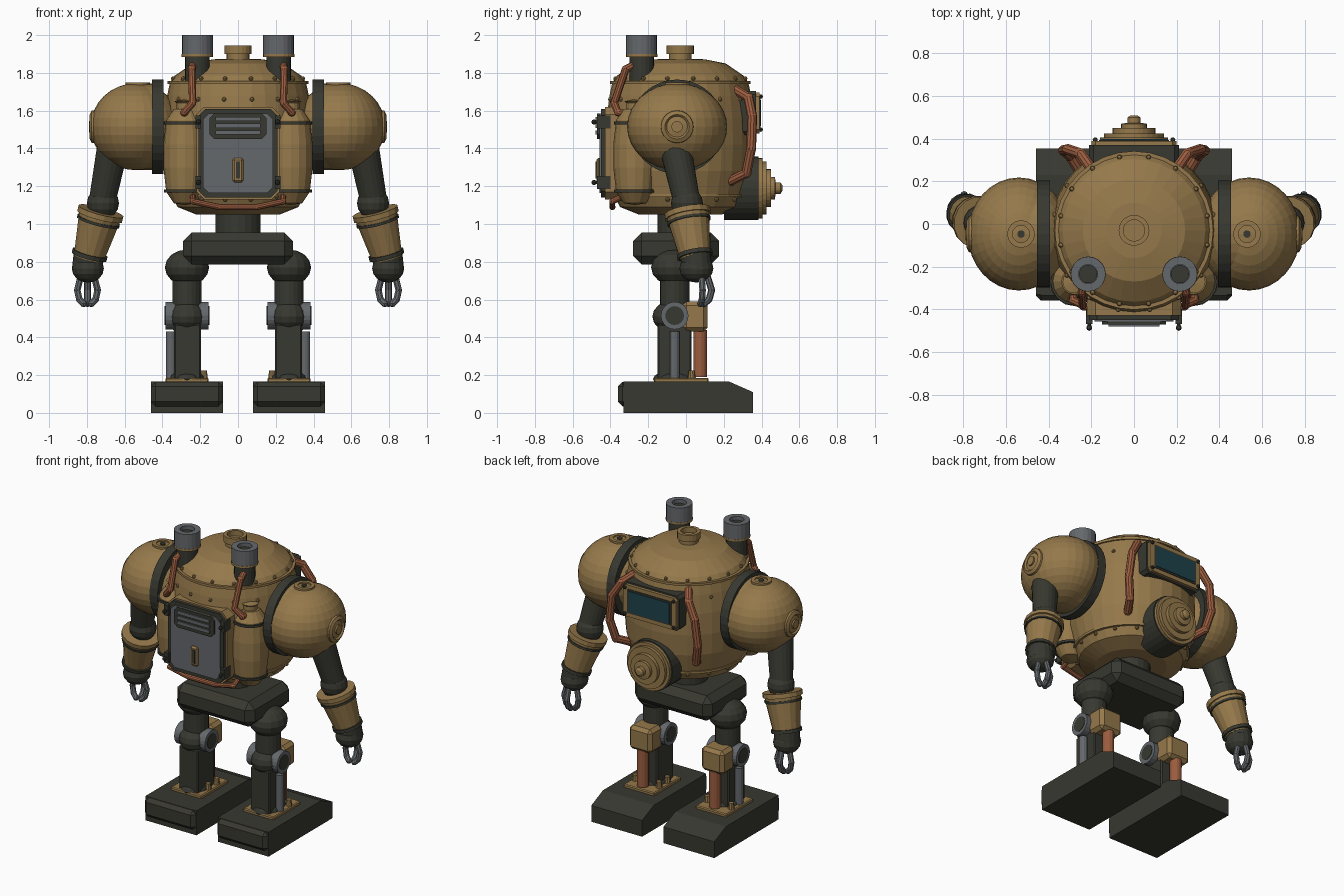
import bpy, bmesh, math
from mathutils import Vector, Matrix

old = bpy.data.objects.get("Cube")
if old:
    bpy.data.objects.remove(old, do_unlink=True)


def material(name, rgb):
    m = bpy.data.materials.new(name)
    m.use_nodes = True
    m.diffuse_color = (*rgb, 1)
    node = next(n for n in m.node_tree.nodes if n.type == 'BSDF_PRINCIPLED')
    node.inputs["Base Color"].default_value = (*rgb, 1)
    return m


BRONZE = material("bronze", (0.30, 0.19, 0.07))
DARK = material("dark_iron", (0.04, 0.04, 0.031))
STEEL = material("grey_steel", (0.13, 0.14, 0.15))
COPPER = material("copper", (0.33, 0.11, 0.05))
GLASS = material("teal_glass", (0.012, 0.055, 0.07))


# ---- shape helpers: each returns a bmesh ----
def tube(a, b, r1, r2=None, seg=20):
    a, b = Vector(a), Vector(b)
    bm = bmesh.new()
    rot = (b - a).to_track_quat('Z', 'Y').to_matrix().to_4x4()
    bmesh.ops.create_cone(bm, cap_ends=True, segments=seg, radius1=r1,
                          radius2=r1 if r2 is None else r2, depth=(b - a).length,
                          matrix=Matrix.Translation((a + b) / 2) @ rot)
    return bm


def ball(c, r, seg=16):
    r = r if isinstance(r, tuple) else (r, r, r)
    bm = bmesh.new()
    bmesh.ops.create_uvsphere(bm, u_segments=seg, v_segments=max(4, seg // 2), radius=1,
                              matrix=Matrix.Translation(c) @ Matrix.Diagonal((*r, 1)))
    return bm


def box(x, y, z, bevel=0.0):
    bm = bmesh.new()
    size = (x[1] - x[0], y[1] - y[0], z[1] - z[0], 1)
    mid = [(s[0] + s[1]) / 2 for s in (x, y, z)]
    bmesh.ops.create_cube(bm, size=1, matrix=Matrix.Translation(mid) @ Matrix.Diagonal(size))
    if bevel:
        bmesh.ops.bevel(bm, geom=bm.edges[:], offset=bevel, segments=1, affect='EDGES')
    return bm


def plate(w, z, y, cut):
    """Upright plate facing -y/+y with its four corners cut."""
    bm = box((-w, w), y, z)
    corners = [e for e in bm.edges if abs(e.verts[0].co.y - e.verts[1].co.y) > 1e-4]
    bmesh.ops.bevel(bm, geom=corners, offset=cut, segments=1, affect='EDGES')
    return bm


def lathe(profile, at, axis='Z', seg=32):
    bm = bmesh.new()
    vs = [bm.verts.new((r, 0, h)) for r, h in profile]
    es = [bm.edges.new(p) for p in zip(vs, vs[1:])]
    bmesh.ops.spin(bm, geom=vs + es, cent=(0, 0, 0), axis=(0, 0, 1),
                   angle=math.tau, steps=seg, use_duplicate=False)
    bmesh.ops.remove_doubles(bm, verts=bm.verts, dist=1e-5)
    rot = Vector({'X': (1, 0, 0), 'Y': (0, 1, 0), 'Z': (0, 0, 1)}[axis])
    rot = rot.to_track_quat('Z', 'Y').to_matrix().to_4x4()
    bm.transform(Matrix.Translation(at) @ rot)
    return bm


def band(r1, r2, h, at, axis='Z', seg=32):
    return lathe([(r1, -h), (r2, -h), (r2, h), (r1, h), (r1, -h)], at, axis, seg)


def pipe(points, r, seg=10):
    return ([tube(a, b, r, seg=seg) for a, b in zip(points, points[1:])]
            + [ball(p, r * 1.04, seg) for p in points])


def build(name, mat, shapes, flip):
    bm = bmesh.new()
    for s in shapes:
        tmp = bpy.data.meshes.new("tmp")
        s.to_mesh(tmp)
        bm.from_mesh(tmp)
        bpy.data.meshes.remove(tmp)
    if flip:
        bm.transform(Matrix.Diagonal((-1, 1, 1, 1)))
    bmesh.ops.recalc_face_normals(bm, faces=bm.faces)
    me = bpy.data.meshes.new(name)
    bm.to_mesh(me)
    bm.free()
    me.materials.append(mat)
    bpy.context.collection.objects.link(bpy.data.objects.new(name, me))


def part(name, mat, *shapes):
    build(name, mat, shapes, False)


def pair(name, mat, *shapes):
    build("left_" + name, mat, shapes, False)
    build("right_" + name, mat, shapes, True)


# ---- torso ----
CY = -0.03
part("torso", BRONZE, lathe([(0, 1.05), (0.22, 1.05), (0.32, 1.09), (0.355, 1.16), (0.385, 1.28),
                             (0.395, 1.42), (0.39, 1.56), (0.375, 1.68), (0.36, 1.75), (0.335, 1.785),
                             (0.24, 1.85), (0.13, 1.872), (0, 1.875)], (0, CY, 0)))
part("torso_seams", BRONZE, band(0.34, 0.372, 0.008, (0, CY, 1.75)), band(0.3, 0.362, 0.008, (0, CY, 1.15)))
rivets = []
for z, r in ((1.77, 0.35), (1.66, 0.378), (1.13, 0.345)):
    for i in range(16):
        a = math.tau * (i + 0.5) / 16
        rivets.append(ball((r * math.cos(a), CY + r * math.sin(a), z), 0.012, 8))
part("torso_rivets", BRONZE, *rivets)
part("top_cap", BRONZE, lathe([(0, 1.86), (0.06, 1.86), (0.06, 1.9), (0.072, 1.9), (0.072, 1.945),
                               (0.05, 1.945), (0.05, 1.91), (0, 1.91)], (0, CY, 0), seg=20))

# ---- front door ----
part("door_casing", BRONZE, plate(0.22, (1.13, 1.62), (-0.43, -0.2), 0.04))
part("door_frame", DARK, plate(0.208, (1.14, 1.61), (-0.45, -0.425), 0.035))
part("door_panel", STEEL, plate(0.185, (1.165, 1.585), (-0.458, -0.44), 0.03))
part("vent_frame", DARK, plate(0.15, (1.45, 1.585), (-0.472, -0.45), 0.025))
part("vent_slats", STEEL, *[box((-0.12, 0.12), (-0.48, -0.465), (z - 0.011, z + 0.011))
                            for z in (1.485, 1.52, 1.555)])
part("door_handle", BRONZE, box((-0.028, 0.028), (-0.475, -0.45), (1.22, 1.35), 0.01))
part("door_handle_slot", DARK, box((-0.01, 0.01), (-0.48, -0.47), (1.24, 1.33)))
pair("door_latches", DARK, *[s for z in (1.22, 1.54) for s in (
    box((0.195, 0.225), (-0.47, -0.4), (z - 0.035, z + 0.035)),
    tube((0.21, -0.4, z), (0.21, -0.485, z), 0.008, seg=8), ball((0.21, -0.487, z), 0.014, 8))])
part("front_pipe", COPPER, *pipe([(-0.24, -0.33, 1.15), (-0.24, -0.39, 1.12), (-0.1, -0.39, 1.09),
                                  (0.1, -0.39, 1.09), (0.24, -0.39, 1.12), (0.24, -0.33, 1.15)], 0.016))

# ---- side tanks ----
pair("side_tank", BRONZE, lathe([(0, 1.1), (0.06, 1.11), (0.1, 1.17), (0.115, 1.3), (0.115, 1.42),
                                 (0.1, 1.55), (0.06, 1.61), (0.045, 1.61), (0.045, 1.64),
                                 (0.055, 1.65), (0, 1.66)], (0.28, -0.27, 0), seg=16))
pair("tank_bands", DARK, band(0.09, 0.112, 0.008, (0.28, -0.27, 1.535), seg=16),
     band(0.09, 0.112, 0.008, (0.28, -0.27, 1.175), seg=16),
     tube((0.21, -0.36, 1.535), (0.42, -0.2, 1.535), 0.009, seg=8))

# ---- chimneys ----
CH = (0.215, -0.235)
pair("chimney_stem", DARK, tube((*CH, 1.74), (*CH, 1.9), 0.065))
pair("chimney_collar", BRONZE, tube((*CH, 1.885), (*CH, 1.9), 0.083))
pair("chimney_can", STEEL, lathe([(0, 1.9), (0.082, 1.9), (0.082, 2.0), (0.045, 2.0), (0.045, 1.95),
                                  (0, 1.95)], (*CH, 0), seg=20))
pair("chimney_core", DARK, tube((*CH, 1.94), (*CH, 1.975), 0.043),
     *[ball((CH[0] + 0.062 * math.cos(a), CH[1] + 0.062 * math.sin(a), 1.991), 0.009, 8)
       for a in (0.6, 2.6, 4.7)])
pair("chimney_pipe", COPPER, *pipe([(0.24, -0.28, 1.84), (0.245, -0.32, 1.82), (0.24, -0.38, 1.64),
                                    (0.285, -0.36, 1.59), (0.28, -0.3, 1.58)], 0.02))

# ---- rear window ----
part("window_base", DARK, plate(0.21, (1.47, 1.705), (0.2, 0.37), 0.02))
part("window_frame", BRONZE, plate(0.2, (1.48, 1.695), (0.36, 0.39), 0.02))
part("window_recess", DARK, box((-0.165, 0.165), (0.38, 0.394), (1.507, 1.668)))
part("window_glass", GLASS, box((-0.152, 0.152), (0.385, 0.398), (1.518, 1.657)))
pair("window_bolts", DARK, *[ball((0.182, 0.395, z), 0.012, 8) for z in (1.5, 1.675)])

# ---- rear hatch ----
part("hatch_rim", DARK, tube((0, 0.2, 1.19), (0, 0.385, 1.19), 0.168, seg=28))
part("hatch", BRONZE, lathe([(0, 0.38), (0.16, 0.38), (0.16, 0.405), (0.14, 0.405), (0.14, 0.425),
                             (0.1, 0.425), (0.1, 0.45), (0.06, 0.45), (0.06, 0.47), (0.03, 0.475),
                             (0.03, 0.5), (0.015, 0.51), (0, 0.51)], (0, 0, 1.19), 'Y', 28))

# ---- rear pipes ----
pair("rear_pipe", COPPER, *pipe([(0.18, 0.23, 1.73), (0.25, 0.33, 1.67), (0.31, 0.35, 1.57),
                                 (0.33, 0.345, 1.4), (0.3, 0.32, 1.27), (0.25, 0.24, 1.23)], 0.026))

# ---- arms ----
SH = (0.54, -0.047, 1.515)
pair("shoulder_ring", DARK, tube((0.395, *SH[1:]), (0.455, *SH[1:]), 0.25, seg=32))
pair("shoulder", BRONZE, ball(SH, (0.24, 0.265, 0.23), 32),
     tube((0.42, *SH[1:]), (0.54, *SH[1:]), 0.228, seg=32),
     lathe([(0, 0.74), (0.09, 0.74), (0.085, 0.775), (0.065, 0.785), (0.055, 0.775),
            (0.03, 0.78), (0.03, 0.79), (0, 0.79)], (0, *SH[1:]), 'X', 20),
     band(0.04, 0.065, 0.02, (0.53, SH[1], 1.73), seg=16))
pair("shoulder_socket", DARK, tube((0.53, SH[1], 1.72), (0.53, SH[1], 1.748), 0.018, seg=10))
pair("upper_arm", DARK, tube((0.715, 0.0, 1.14), (0.66, -0.06, 1.42), 0.072, 0.085))
pair("elbow", DARK, ball((0.715, 0.005, 1.11), 0.085))
WRIST, ELBOW = Vector((0.79, 0.05, 0.82)), Vector((0.73, 0.01, 1.05))
pair("forearm", BRONZE, tube(WRIST, ELBOW, 0.082, 0.115, 16),
     tube(ELBOW.lerp(WRIST, 0.04), ELBOW.lerp(WRIST, -0.08), 0.124, seg=16))
pair("forearm_bands", DARK, tube(ELBOW.lerp(WRIST, 0.12), ELBOW.lerp(WRIST, 0.18), 0.117, seg=16),
     tube(ELBOW.lerp(WRIST, 0.88), ELBOW.lerp(WRIST, 0.97), 0.096, seg=16))
pair("hand", DARK, ball((0.795, 0.055, 0.765), (0.085, 0.09, 0.075)),
     tube((0.8, 0.06, 0.75), (0.79, 0.05, 0.84), 0.08, seg=16))
fingers = []
for dx, dy in ((-0.045, 0.015), (0.045, 0.015), (0, 0.055)):
    fingers += pipe([(0.797 + dx * k, 0.07 + dy * k, z)
                     for k, z in ((0.8, 0.72), (1.2, 0.65), (0.95, 0.6), (0.45, 0.578))], 0.018, 8)
pair("claws", STEEL, *fingers)

# ---- pelvis and legs ----
part("pelvis", DARK, box((-0.29, 0.29), (-0.28, 0.175), (0.785, 0.955), 0.045))
part("waist", DARK, tube((0, -0.03, 0.9), (0, -0.03, 1.07), 0.12))
LX, LY = 0.27, -0.06
pair("hip", DARK, ball((LX, LY, 0.77), (0.117, 0.125, 0.095)))
pair("thigh", DARK, tube((LX, LY, 0.55), (LX, LY, 0.72), 0.078))
pair("knee", DARK, ball((LX, LY - 0.01, 0.51), (0.1, 0.108, 0.085)))
pair("knee_discs", STEEL, tube((LX - 0.115, LY, 0.515), (LX + 0.115, LY, 0.515), 0.073, seg=20))
pair("knee_hubs", DARK, tube((LX - 0.118, LY, 0.515), (LX + 0.118, LY, 0.515), 0.05, seg=16))
pair("shin", DARK, box((LX - 0.075, LX + 0.07), (-0.15, 0.03), (0.16, 0.47), 0.008))
pair("side_piston", STEEL, tube((0.355, LY, 0.18), (0.355, LY, 0.43), 0.026, seg=12))
pair("calf_block", BRONZE, box((LX - 0.085, LX + 0.085), (-0.02, 0.115), (0.43, 0.59), 0.022))
pair("calf_piston", COPPER, tube((LX, 0.075, 0.19), (LX, 0.075, 0.44), 0.036, seg=14))
pair("ankle_plate", BRONZE, box((LX - 0.115, LX + 0.115), (-0.17, 0.12), (0.155, 0.185), 0.006),
     *[tube((LX + sx * 0.09, y, 0.18), (LX + sx * 0.09, y, 0.225), 0.022, 0.016, 10)
       for sx in (-1, 1) for y in (-0.06, 0.03)])
pair("ankle", DARK, ball((LX, LY, 0.18), (0.095, 0.115, 0.045)))


def foot():
    bm = box((0.08, 0.46), (-0.33, 0.355), (0, 0.165))
    heel = [e for e in bm.edges if all(v.co.y > 0.3 and v.co.z > 0.1 for v in e.verts)]
    bmesh.ops.bevel(bm, geom=heel, offset=0.09, segments=1, affect='EDGES')
    for v in bm.verts:
        if 0.2 < v.co.y < 0.3 and v.co.z > 0.16:
            v.co.y = 0.23
        elif v.co.y > 0.3 and v.co.z > 0.05:
            v.co.z = 0.11
    return bm


pair("foot", DARK, foot())
pair("toe_cap", DARK, box((0.08, 0.46), (-0.36, -0.27), (0.035, 0.164), 0.024))
